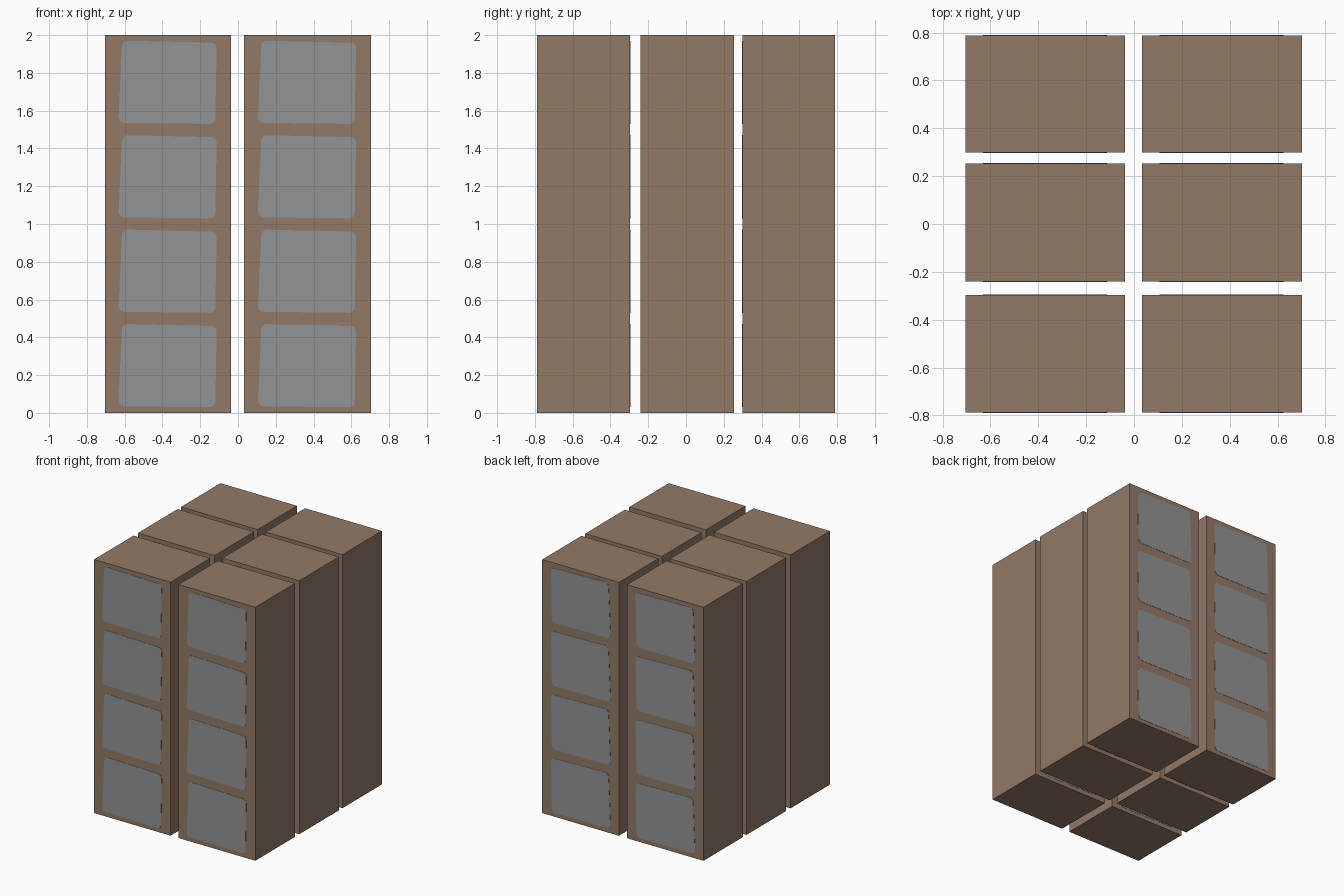
import bpy, bmesh, math

if "Cube" in bpy.data.objects:
    bpy.data.objects.remove(bpy.data.objects["Cube"])


def material(name, rgb):
    m = bpy.data.materials.new(name)
    m.diffuse_color = (*rgb, 1)
    m.use_nodes = True
    m.node_tree.nodes["Principled BSDF"].inputs["Base Color"].default_value = m.diffuse_color
    return m


BROWN = material("brown_wall", (0.29, 0.195, 0.136))
GREY = material("grey_glass", (0.29, 0.295, 0.30))
X_SPANS = [(-0.705, -0.037), (0.033, 0.703)]
Y_SPANS = [(-0.788, -0.296), (-0.24, 0.253), (0.298, 0.788)]
HEIGHT, FLOORS = 2.0, 4


def finish(bm, name, mat):
    bmesh.ops.recalc_face_normals(bm, faces=bm.faces)
    mesh = bpy.data.meshes.new(name)
    bm.to_mesh(mesh)
    bm.free()
    mesh.materials.append(mat)
    bpy.context.collection.objects.link(bpy.data.objects.new(name, mesh))


def tower(name, xs, ys):
    bm = bmesh.new()
    bmesh.ops.create_cube(bm, size=1)
    for v in bm.verts:
        v.co = (xs[v.co.x > 0], ys[v.co.y > 0], HEIGHT * (v.co.z > 0))
    finish(bm, name, BROWN)


def window_outline(r=0.03, steps=4):
    """Rounded, slightly slanted pane in (x, z), measured from the cell corner."""
    corners = [(0.073, 0.035, 180), (0.585, 0.03, 270),
               (0.592, 0.46, 0), (0.09, 0.47, 90)]
    pts = []
    for i, (x, z, start) in enumerate(corners):
        cx = x + (r if i in (0, 3) else -r)
        cz = z + (r if i < 2 else -r)
        for k in range(steps + 1):
            a = math.radians(start + 90 * k / steps)
            pts.append((cx + r * math.cos(a), cz + r * math.sin(a)))
    return pts


def windows(name, x0, y, out):
    """One column of thin panes on a wall at y, facing out (-1 front, +1 back)."""
    bm = bmesh.new()
    for floor in range(FLOORS):
        z0 = floor * HEIGHT / FLOORS
        rings = [[bm.verts.new((x0 + px, y + out * d, z0 + pz))
                  for px, pz in window_outline()] for d in (-0.001, 0.002)]
        n = len(rings[0])
        bm.faces.new(rings[0])
        bm.faces.new(rings[1])
        for i in range(n):
            j = (i + 1) % n
            bm.faces.new((rings[0][i], rings[0][j], rings[1][j], rings[1][i]))
    finish(bm, name, GREY)


# Two by three grid of towers, windows on the front and back walls
for xs, side in zip(X_SPANS, ("left", "right")):
    for ys, row in zip(Y_SPANS, ("front", "middle", "back")):
        tower(f"{row}_{side}_tower", xs, ys)
        windows(f"{row}_{side}_front_windows", xs[0], ys[0], -1)
        windows(f"{row}_{side}_back_windows", xs[0], ys[1], 1)
